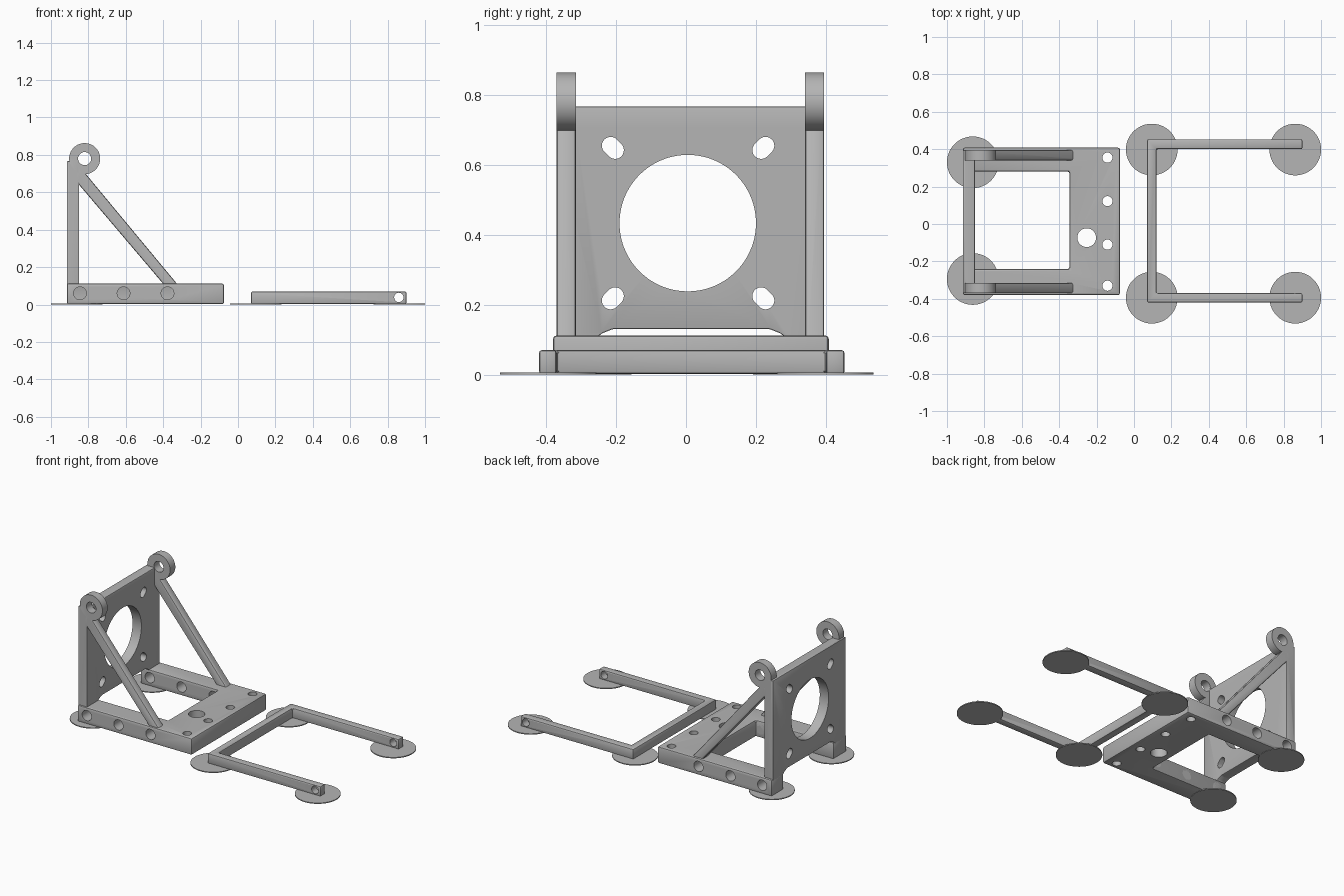
import bpy, bmesh, math
from mathutils import Vector

if "Cube" in bpy.data.objects:
    bpy.data.objects.remove(bpy.data.objects["Cube"], do_unlink=True)

GREY = (0.46, 0.46, 0.46, 1)
mat = bpy.data.materials.new("plain_grey")
mat.use_nodes = True
mat.diffuse_color = GREY
mat.node_tree.nodes["Principled BSDF"].inputs["Base Color"].default_value = GREY

# map (u, v, depth) to world for each extrusion axis
AXES = {"x": lambda u, v, d: (d, u, v),
        "y": lambda u, v, d: (u, d, v),
        "z": lambda u, v, d: (u, v, d)}


def prism(name, outline, axis, lo, hi, bevel=0.0):
    """Closed outline extruded from lo to hi along an axis."""
    place = AXES[axis]
    bm = bmesh.new()
    face = bm.faces.new([bm.verts.new(place(u, v, lo)) for u, v in outline])
    new = bmesh.ops.extrude_face_region(bm, geom=[face])["geom"]
    shift = Vector(place(0, 0, hi - lo))
    bmesh.ops.translate(bm, vec=shift, verts=[g for g in new if isinstance(g, bmesh.types.BMVert)])
    bmesh.ops.recalc_face_normals(bm, faces=bm.faces)
    if bevel:
        bmesh.ops.bevel(bm, geom=bm.edges[:], offset=bevel, segments=2, profile=0.5, affect="EDGES")
    mesh = bpy.data.meshes.new(name)
    bm.to_mesh(mesh)
    bm.free()
    mesh.materials.append(mat)
    obj = bpy.data.objects.new(name, mesh)
    bpy.context.collection.objects.link(obj)
    return obj


def slot(u, v, r, half=0.0, angle=0.0, n=48):
    """Circle outline, stretched into a slot along the given angle."""
    pts = []
    for i in range(n):
        a = 2 * math.pi * (i + 0.5) / n
        s = half if math.cos(a - angle) > 0 else -half
        pts.append((u + r * math.cos(a) + s * math.cos(angle),
                    v + r * math.sin(a) + s * math.sin(angle)))
    return pts


def combine(obj, other, operation):
    mod = obj.modifiers.new("combine", "BOOLEAN")
    mod.operation, mod.object, mod.solver = operation, other, "EXACT"
    bpy.context.view_layer.objects.active = obj
    bpy.ops.object.modifier_apply(modifier=mod.name)
    bpy.data.objects.remove(other, do_unlink=True)


def cut(obj, outline, axis, lo=-2, hi=2):
    combine(obj, prism("cutter", outline, axis, lo, hi), "DIFFERENCE")


BACK, FRONT, INNER = -0.915, -0.075, -0.345
RIGHT, LEFT = -0.38, 0.408

# base: two rails joined by a broad block
base = prism("base_frame", [
    (BACK, RIGHT), (FRONT, RIGHT), (FRONT, LEFT), (BACK, LEFT),
    (BACK, 0.28), (INNER, 0.28), (INNER, -0.24), (BACK, -0.24)],
    "z", 0.002, 0.112, 0.01)
for x in (-0.845, -0.612, -0.377):
    for lo, hi in ((-0.5, -0.24), (0.28, 0.5)):
        cut(base, slot(x, 0.06, 0.034), "y", lo, hi)
for y in (0.355, 0.122, -0.11, -0.33):
    cut(base, slot(-0.142, y, 0.027), "z")
cut(base, slot(-0.253, -0.073, 0.05), "z")

# upright motor plate with an arch between the rails
plate = prism("upright_plate", [
    (-0.37, 0.1), (-0.262, 0.1), (-0.24, 0.118), (-0.21, 0.13),
    (0.24, 0.13), (0.27, 0.118), (0.292, 0.1), (0.395, 0.1),
    (0.395, 0.766), (-0.37, 0.766)], "x", BACK, -0.85, 0.004)
cut(plate, slot(0.005, 0.433, 0.195, n=96), "x")
for sy in (-1, 1):
    for sz in (-1, 1):
        cut(plate, slot(0.006 + sy * 0.215, 0.433 + sz * 0.215, 0.025, 0.009,
                        math.atan2(sz, sy)), "x")

# diagonal braces and pivot eyelets
for side, lo, hi in (("right", -0.37, -0.315), ("left", 0.34, 0.395)):
    brace = prism(side + "_brace", [
        (-0.87, 0.664), (-0.391, 0.1), (-0.317, 0.1), (-0.825, 0.712), (-0.87, 0.712)],
        "y", lo, hi, 0.008)
    eyelet = prism(side + "_eyelet", slot(-0.82, 0.78, 0.083, n=64), "y", lo, hi)
    combine(brace, eyelet, "UNION")
    combine(plate, brace, "UNION")
cut(plate, slot(-0.82, 0.78, 0.035), "y")
combine(base, plate, "UNION")
base.name = "mount_frame"

# loose U-shaped bail
bail = prism("bail", [
    (0.07, -0.42), (0.9, -0.42), (0.9, -0.37), (0.12, -0.37),
    (0.12, 0.4), (0.9, 0.4), (0.9, 0.453), (0.07, 0.453)],
    "z", 0.002, 0.07, 0.008)
cut(bail, slot(0.86, 0.038, 0.025), "y")

# thin anti-warp pads
for i, (x, y) in enumerate([(-0.862, 0.33), (-0.862, -0.294), (0.095, 0.398),
                            (0.095, -0.394), (0.862, 0.398), (0.862, -0.394)]):
    prism("pad_%d" % (i + 1), slot(x, y, 0.138, n=64), "z", 0, 0.006)

# smooth the round walls, keep edges crisp
bpy.ops.object.select_all(action="DESELECT")
for obj in bpy.context.collection.objects:
    if obj.type == "MESH" and mat.name in obj.data.materials:
        obj.select_set(True)
        bpy.context.view_layer.objects.active = obj
bpy.ops.object.shade_smooth_by_angle(angle=math.radians(30))
